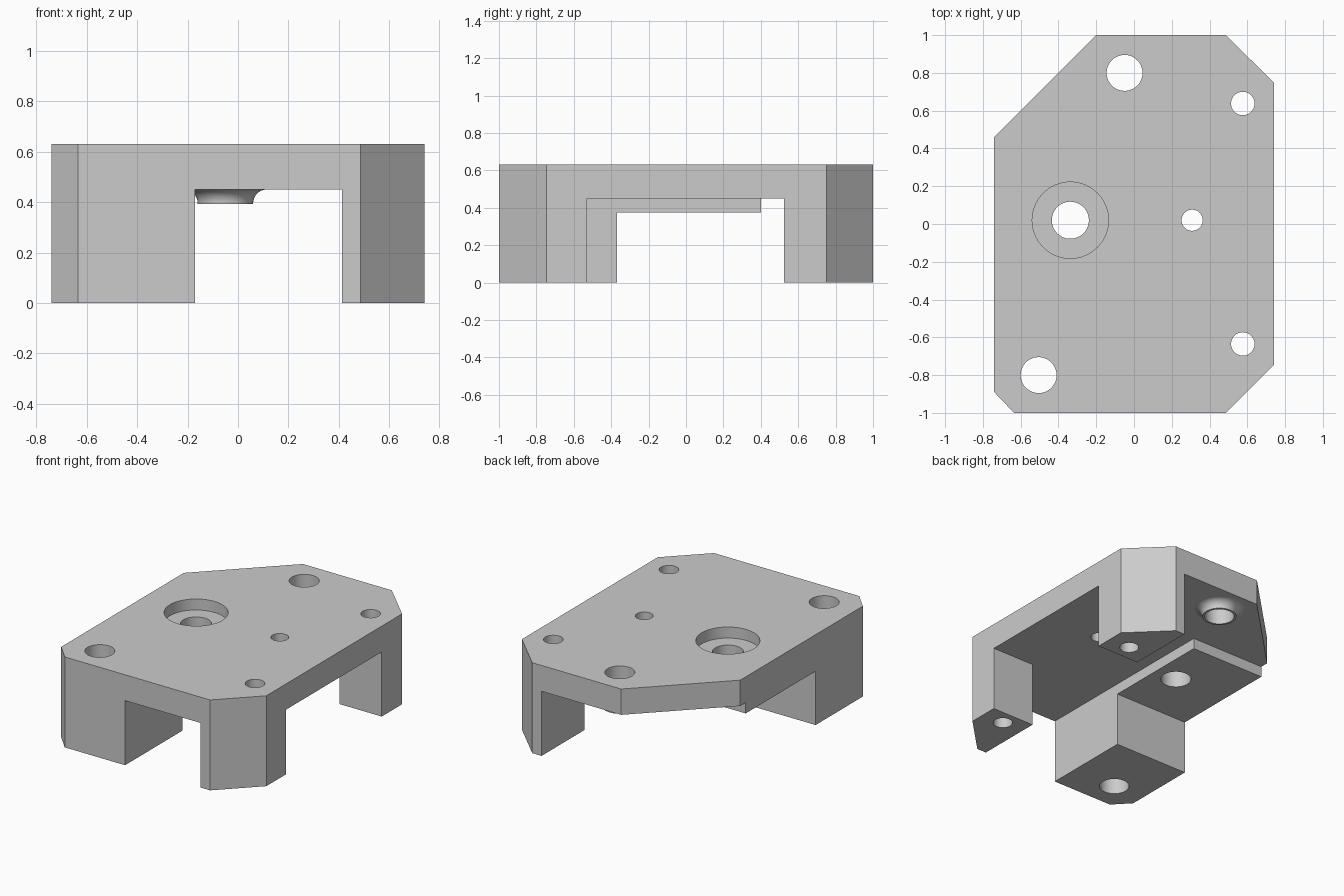
import bpy, bmesh, math

cube = bpy.data.objects.get("Cube")
if cube:
    bpy.data.objects.remove(cube, do_unlink=True)

TOP, UNDER, RIB = 0.63, 0.45, 0.375   # top face, plate underside, rib underside

grey = bpy.data.materials.new("plain grey")
grey.use_nodes = True
colour = (0.6, 0.6, 0.6, 1)
grey.diffuse_color = colour
grey.node_tree.nodes["Principled BSDF"].inputs["Base Color"].default_value = colour


def finish(bm, name):
    bmesh.ops.recalc_face_normals(bm, faces=bm.faces)
    mesh = bpy.data.meshes.new(name)
    bm.to_mesh(mesh)
    bm.free()
    mesh.materials.append(grey)
    ob = bpy.data.objects.new(name, mesh)
    bpy.context.collection.objects.link(ob)
    return ob


def prism(name, outline, z0, z1):
    bm = bmesh.new()
    face = bm.faces.new([bm.verts.new((x, y, z0)) for x, y in outline])
    new = bmesh.ops.extrude_face_region(bm, geom=[face])["geom"]
    verts = [v for v in new if isinstance(v, bmesh.types.BMVert)]
    bmesh.ops.translate(bm, vec=(0, 0, z1 - z0), verts=verts)
    return finish(bm, name)


def box(name, x0, x1, y0, y1, z0, z1):
    return prism(name, [(x0, y0), (x1, y0), (x1, y1), (x0, y1)], z0, z1)


def cylinder(name, x, y, r, z0, z1, n=64):
    ring = [2 * math.pi * i / n for i in range(n)]
    return prism(name, [(x + r * math.cos(a), y + r * math.sin(a)) for a in ring], z0, z1)


def lathe(name, x, y, profile, n=64):
    bm = bmesh.new()
    rings = [[bm.verts.new((x + r * math.cos(2 * math.pi * i / n),
                            y + r * math.sin(2 * math.pi * i / n), z))
              for i in range(n)] for r, z in profile]
    for a, b in zip(rings, rings[1:]):
        for i in range(n):
            j = (i + 1) % n
            bm.faces.new((a[i], a[j], b[j], b[i]))
    bm.faces.new(rings[0])
    bm.faces.new(rings[-1])
    return finish(bm, name)


def combine(target, tool, operation):
    tool.hide_render = True
    mod = target.modifiers.new(tool.name, 'BOOLEAN')
    mod.operation, mod.solver, mod.object = operation, 'EXACT', tool
    bpy.context.view_layer.objects.active = target
    bpy.ops.object.modifier_apply(modifier=mod.name)
    bpy.data.objects.remove(tool, do_unlink=True)


# Chamfered block
outline = [(-0.2, 1), (0.485, 1), (0.74, 0.75), (0.74, -0.745),
           (0.485, -1), (-0.635, -1), (-0.74, -0.89), (-0.74, 0.46)]
body = prism("mounting_bracket", outline, 0, TOP)

# Clearances under the plate, leaving three legs and a rib
for args in (("centre_channel", -0.17, 0.413, -1.2, 1.2, -0.1, UNDER),
             ("side_opening", 0.3, 1, -0.53, 0.525, -0.1, UNDER),
             ("back_corner_opening", -1, 0, 0.4, 1.2, -0.1, UNDER),
             ("rib_opening", -1, 0, -0.37, 0.5, -0.1, RIB)):
    combine(body, box(*args), 'DIFFERENCE')

# Filleted boss beneath the back hole
BX, BY = -0.05, 0.8
BOSS, FILLET = 0.11, 0.055
steps = [math.pi / 2 * i / 10 for i in range(11)]
profile = [(BOSS, UNDER - FILLET - 0.003)]
profile += [(BOSS + FILLET * (1 - math.cos(a)), UNDER - FILLET * (1 - math.sin(a)))
            for a in steps]
profile.append((BOSS + FILLET, UNDER + 0.05))
combine(body, lathe("boss", BX, BY, profile), 'UNION')

# Through holes and the counterbore
holes = [(BX, BY, 0.095), (-0.505, -0.8, 0.095), (-0.337, 0.02, 0.098),
         (0.308, 0.02, 0.056), (0.576, 0.638, 0.062), (0.576, -0.635, 0.062)]
for x, y, r in holes:
    combine(body, cylinder("hole", x, y, r, -0.1, 1), 'DIFFERENCE')
combine(body, cylinder("counterbore", -0.337, 0.02, 0.202, TOP - 0.077, 1), 'DIFFERENCE')

# Smooth round walls, crisp edges
body.select_set(True)
bpy.context.view_layer.objects.active = body
bpy.ops.object.shade_smooth_by_angle(angle=math.radians(30))
